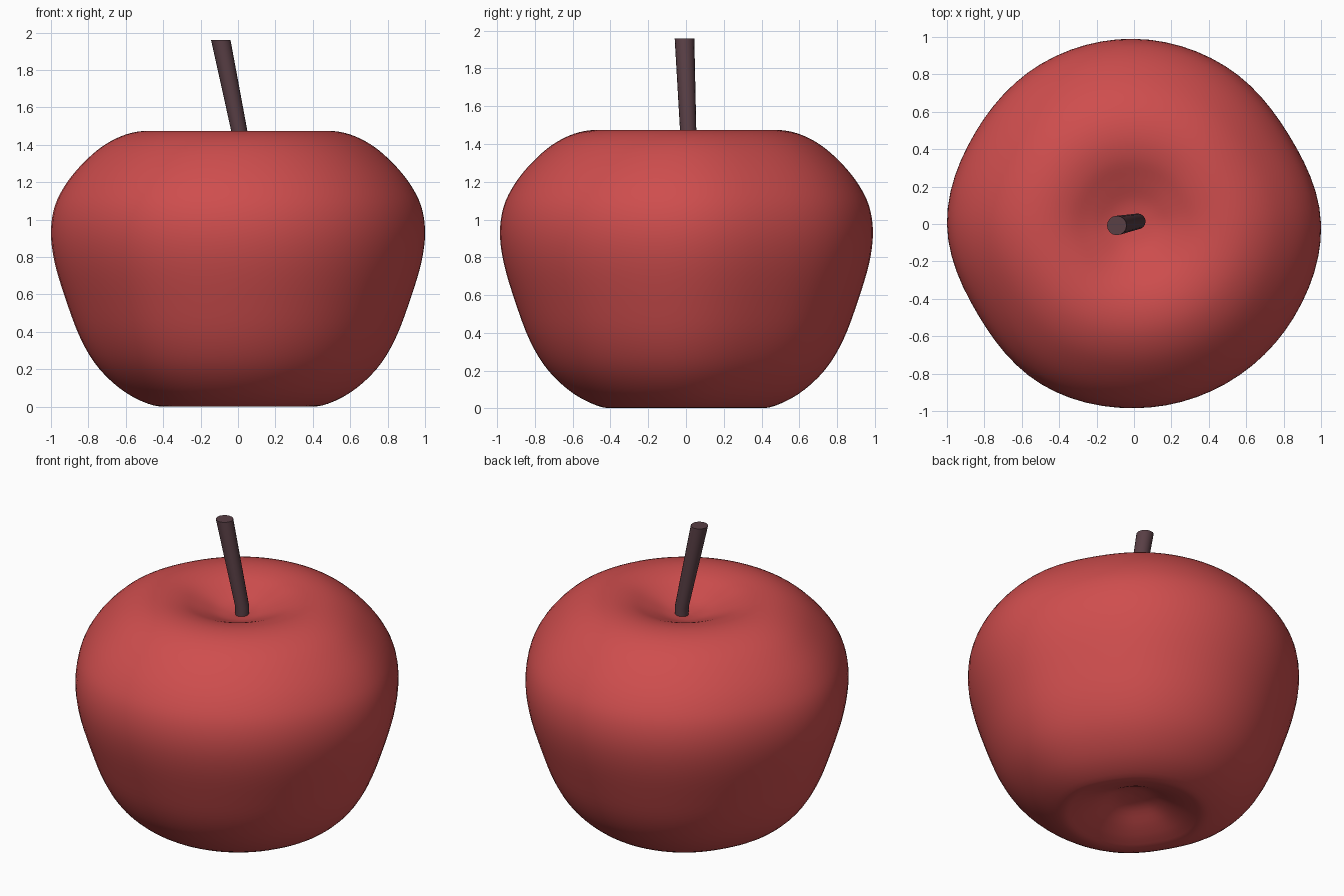
import bpy, bmesh, math
from mathutils import Vector

if "Cube" in bpy.data.objects:
    bpy.data.objects.remove(bpy.data.objects["Cube"])


def spline(p, n):
    # Catmull-Rom curve through 2D points
    out = []
    for i in range(len(p) - 1):
        a, b, c, d = (Vector(p[min(max(i + k, 0), len(p) - 1)]) for k in (-1, 0, 1, 2))
        for j in range(n):
            t = j / n
            out.append(0.5 * (2 * b + (c - a) * t + (2 * a - 5 * b + 4 * c - d) * t * t
                              + (3 * b - a - 3 * c + d) * t ** 3))
    return out + [Vector(p[-1])]


def loft(name, rings, color, flat_ends=False):
    bm = bmesh.new()
    loops = [[bm.verts.new(co) for co in ring] for ring in rings]
    n = len(loops[0])
    for a, b in zip(loops, loops[1:]):
        for i in range(n):
            bm.faces.new((a[i], a[(i + 1) % n], b[(i + 1) % n], b[i]))
    bm.faces.new(loops[0][::-1])
    bm.faces.new(loops[-1])
    bmesh.ops.recalc_face_normals(bm, faces=bm.faces)
    for f in bm.faces:
        f.smooth = not (flat_ends and len(f.verts) > 4)
    if flat_ends:
        for e in bm.edges:
            e.smooth = all(f.smooth for f in e.link_faces)
    me = bpy.data.meshes.new(name)
    bm.to_mesh(me)
    bm.free()
    ob = bpy.data.objects.new(name, me)
    bpy.context.collection.objects.link(ob)
    mat = bpy.data.materials.new(name + "_colour")
    mat.diffuse_color = color
    mat.use_nodes = True
    mat.node_tree.nodes["Principled BSDF"].inputs["Base Color"].default_value = mat.diffuse_color
    me.materials.append(mat)
    return ob


# Apple body: profile with a dimple at each end, swept round a slightly lumpy outline
profile = [(0.01, 0.13), (0.12, 0.115), (0.25, 0.055), (0.36, 0.015), (0.45, 0.006),
           (0.60, 0.075), (0.74, 0.20), (0.84, 0.36), (0.92, 0.57), (0.98, 0.77),
           (1.0, 0.93), (0.98, 1.07), (0.92, 1.19), (0.83, 1.30), (0.72, 1.395),
           (0.60, 1.455), (0.48, 1.475), (0.36, 1.46), (0.24, 1.415), (0.12, 1.37), (0.01, 1.355)]
lumps = [1.0, 0.955, 0.975, 0.99, 0.99, 0.98, 1.0, 0.965, 0.99, 0.985, 0.985, 0.99]
outline = spline([(k, lumps[k % 12]) for k in range(-1, 14)], 6)[6:78]
rings = []
for r, z in spline(profile, 4):
    ring = []
    for k, s in outline:
        a = k * math.pi / 6
        ring.append((r * s * math.cos(a), r * s * math.sin(a), z))
    rings.append(ring)
loft("apple_body", rings, (0.62, 0.075, 0.075, 1))

# Stem: short upright foot, then a lean to the left
path = [(0.02, 0.014, 1.28, 0.040), (0.02, 0.014, 1.41, 0.042), (-0.092, -0.008, 1.96, 0.052)]
rings = [[(x + r * math.cos(i * math.pi / 8), y + r * math.sin(i * math.pi / 8), z)
          for i in range(16)] for x, y, z, r in path]
loft("stem", rings, (0.10, 0.05, 0.06, 1), flat_ends=True)
